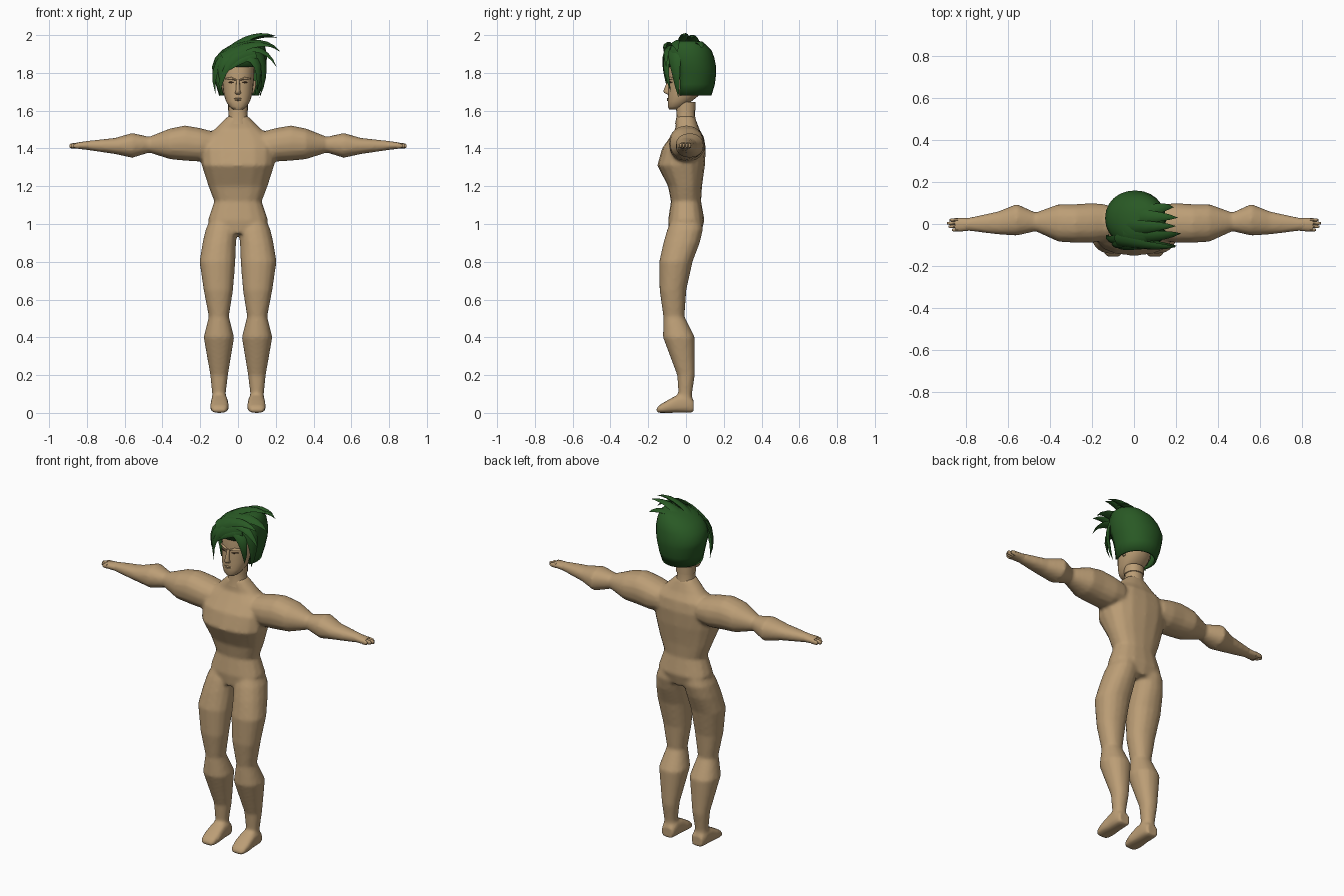
import bpy
import bmesh
import math
from mathutils import Vector

default_cube = bpy.data.objects.get("Cube")
if default_cube:
    bpy.data.objects.remove(default_cube, do_unlink=True)


def make_material(name, color):
    material = bpy.data.materials.new(name)
    material.use_nodes = True
    material.diffuse_color = color
    shader = material.node_tree.nodes["Principled BSDF"]
    shader.inputs["Base Color"].default_value = color
    shader.inputs["Roughness"].default_value = 0.8
    return material


skin = make_material("skin tan", (0.5, 0.34, 0.18, 1))
green = make_material("hair green", (0.022, 0.1, 0.018, 1))
dark = make_material("eye brown", (0.09, 0.05, 0.025, 1))


def loft(bm, axis, rings, sides=16, power=2.2, mirror=False):
    """Skin rounded sections; each ring is (position, low_a, high_a, low_b, high_b)."""
    for sign in ((1, -1) if mirror else (1,)):
        loops = []
        for t, a0, a1, b0, b1 in rings:
            loop = []
            for i in range(sides):
                angle = math.tau * i / sides
                c, s = math.cos(angle), math.sin(angle)
                c = math.copysign(abs(c) ** (2 / power), c)
                s = math.copysign(abs(s) ** (2 / power), s)
                a = (a0 + a1) / 2 + c * (a1 - a0) / 2
                b = (b0 + b1) / 2 + s * (b1 - b0) / 2
                x, y, z = {"x": (t, a, b), "y": (a, t, b), "z": (a, b, t)}[axis]
                loop.append(bm.verts.new((sign * x, y, z)))
            loops.append(loop)
        for low, high in zip(loops, loops[1:]):
            for i in range(sides):
                j = (i + 1) % sides
                bm.faces.new((low[i], low[j], high[j], high[i]))
        bm.faces.new(loops[0])
        bm.faces.new(loops[-1])


def lock(bm, start, bend, tip, width, steps=6, sides=6):
    """A curved, tapering lock of hair."""
    start, bend, tip = Vector(start), Vector(bend), Vector(tip)
    loops = []
    for k in range(steps):
        t = k / steps
        center = start * (1 - t) ** 2 + bend * 2 * t * (1 - t) + tip * t * t
        along = ((bend - start) * (1 - t) + (tip - bend) * t).normalized()
        outward = center - Vector((0, 0.03, 1.8))
        side = along.cross(outward).normalized()
        outward = side.cross(along).normalized()
        radius = width * (1 - t) ** 0.7
        loops.append([bm.verts.new(center + radius * (
            side * math.cos(math.tau * i / sides)
            + outward * 0.4 * math.sin(math.tau * i / sides))) for i in range(sides)])
    point = bm.verts.new(tip)
    for low, high in zip(loops, loops[1:]):
        for i in range(sides):
            j = (i + 1) % sides
            bm.faces.new((low[i], low[j], high[j], high[i]))
    for i in range(sides):
        bm.faces.new((loops[-1][i], loops[-1][(i + 1) % sides], point))
    bm.faces.new(loops[0])


def finish(bm, name, material, angle=60):
    bmesh.ops.recalc_face_normals(bm, faces=bm.faces)
    mesh = bpy.data.meshes.new(name)
    bm.to_mesh(mesh)
    bm.free()
    mesh.materials.append(material)
    obj = bpy.data.objects.new(name, mesh)
    bpy.context.collection.objects.link(obj)
    bpy.ops.object.select_all(action="DESELECT")
    obj.select_set(True)
    bpy.context.view_layer.objects.active = obj
    bpy.ops.object.shade_smooth_by_angle(angle=math.radians(angle))
    return obj


# Body: torso, arms, legs and feet fused into one skin
bm = bmesh.new()
torso = [(0.95, .13, -.09, .08), (1.02, .16, -.095, .098), (1.12, .126, -.08, .08),
         (1.2, .157, -.095, .085), (1.31, .192, -.152, .1), (1.4, .2, -.127, .105),
         (1.46, .18, -.085, .095), (1.5, .125, -.058, .072), (1.57, .054, -.05, .046)]
loft(bm, "z", [(z, -w, w, y0, y1) for z, w, y0, y1 in torso], power=2.4)
loft(bm, "x", [(.06, -.05, .06, 1.38, 1.47), (.14, -.08, .095, 1.34, 1.492),
               (.2, -.09, .1, 1.33, 1.508), (.28, -.09, .095, 1.335, 1.522),
               (.36, -.085, .095, 1.343, 1.506), (.47, -.035, .055, 1.378, 1.462),
               (.56, -.056, .096, 1.35, 1.482), (.65, -.05, .06, 1.37, 1.456),
               (.8, -.032, .028, 1.392, 1.44), (.83, -.034, .027, 1.394, 1.436)], mirror=True)
loft(bm, "z", [(1.04, .02, .14, -.07, .08), (.97, .002, .172, -.1, .09),
               (.9, .01, .188, -.12, .073), (.8, .014, .204, -.142, .035),
               (.65, .026, .182, -.14, .002), (.51, .048, .155, -.12, -.008),
               (.4, .02, .182, -.122, .047), (.2, .053, .147, -.047, .047),
               (.1, .065, .137, -.04, .032), (.03, .058, .14, -.04, .036)], mirror=True)
loft(bm, "y", [(.04, .06, .136, 0, .07), (0, .053, .143, 0, .1), (-.045, .052, .144, 0, .096),
               (-.1, .048, .148, 0, .066), (-.14, .055, .142, 0, .042),
               (-.158, .07, .128, 0, .022)], power=2.8, mirror=True)
body = finish(bm, "body", skin, 180)
fuse = body.modifiers.new("fuse", "REMESH")
fuse.mode = "VOXEL"
fuse.voxel_size = 0.01
fuse.use_smooth_shade = True
soften = body.modifiers.new("soften", "SMOOTH")
soften.factor = 0.5
soften.iterations = 4

# Hands: flat palms with four fingers each
bm = bmesh.new()
loft(bm, "x", [(.79, -.032, .028, 1.393, 1.438), (.83, -.036, .028, 1.396, 1.435),
               (.855, -.036, .028, 1.4, 1.43)], mirror=True)
for k, reach in enumerate((.87, .885, .893, .88)):
    y = -.036 + k * .016
    loft(bm, "x", [(.84, y, y + .016, 1.4, 1.43), (reach - .01, y, y + .015, 1.401, 1.427),
                   (reach, y + .003, y + .012, 1.406, 1.42)], sides=8, mirror=True)
finish(bm, "hands", skin)

# Neck with its raised upper rim
bm = bmesh.new()
loft(bm, "z", [(z, -w, w, -w, w - .002) for z, w in
               ((1.53, .058), (1.57, .05), (1.6, .049), (1.602, .053), (1.645, .053))])
finish(bm, "neck", skin, 40)

# Head
bm = bmesh.new()
head = [(1.606, .025, -.088, -.045), (1.622, .046, -.096, -.005), (1.65, .064, -.096, .03),
        (1.69, .076, -.095, .08), (1.74, .082, -.092, .105), (1.77, .085, -.09, .115),
        (1.82, .087, -.092, .12), (1.88, .075, -.078, .1), (1.92, .04, -.04, .06)]
loft(bm, "z", [(z, -w, w, y0, y1) for z, w, y0, y1 in head], sides=24)
finish(bm, "head", skin)

# Nose, lips, brow ridges and ears
bm = bmesh.new()
loft(bm, "z", [(1.686, -.012, .012, -.1, -.08), (1.694, -.017, .017, -.116, -.08),
               (1.705, -.012, .012, -.12, -.08), (1.765, -.008, .008, -.096, -.08)], sides=8)
for z, width in ((1.656, .02), (1.664, .023)):
    loft(bm, "x", [(-width, -.093, -.088, z - .001, z + .001),
                   (0, -.102, -.085, z - .005, z + .005),
                   (width, -.093, -.088, z - .001, z + .001)], sides=8)
loft(bm, "x", [(.01, -.096, -.08, 1.758, 1.768), (.035, -.094, -.07, 1.764, 1.778),
               (.068, -.068, -.05, 1.764, 1.772)], sides=8, mirror=True)
loft(bm, "z", [(1.69, .07, .082, .0, .015), (1.73, .07, .096, 0, .035),
               (1.76, .07, .095, 0, .035)], sides=8, mirror=True)
finish(bm, "face_features", skin)

# Eyes as thin almond slivers
bm = bmesh.new()
loft(bm, "x", [(.02, -.092, -.086, 1.747, 1.749), (.036, -.09, -.081, 1.745, 1.754),
               (.054, -.08, -.07, 1.749, 1.752)], sides=8, mirror=True)
finish(bm, "eyes", dark)

# Hair shell, opened in front of the face
bm = bmesh.new()
loft(bm, "z", [(1.68, -.1, .112, -.09, .135), (1.74, -.118, .127, -.09, .153),
               (1.8, -.132, .142, -.098, .16), (1.83, -.138, .148, -.106, .16),
               (1.88, -.122, .153, -.11, .15), (1.92, -.085, .148, -.106, .135),
               (1.95, -.035, .14, -.085, .105), (1.97, .02, .12, -.05, .07)], sides=24, power=2.1)
opening = [f for f in bm.faces if f.calc_center_median().z < 1.82
           and (f.calc_center_median().y < -.035 or len(f.verts) > 4 and f.calc_center_median().z < 1.7)]
bmesh.ops.delete(bm, geom=opening, context="FACES")
shell = finish(bm, "hair_shell", green)
thick = shell.modifiers.new("thickness", "SOLIDIFY")
thick.thickness = 0.012

# Hair locks: swept crown spikes, then fringe and side locks
bm = bmesh.new()
for start, bend, tip, width in (
        ((-.02, .03, 1.92), (.09, .04, 2.02), (.21, .03, 1.985), .045),
        ((-.05, -.02, 1.91), (.08, -.01, 2.03), (.2, -.01, 1.995), .045),
        ((-.04, -.06, 1.91), (.13, -.06, 2.01), (.225, -.045, 1.91), .045),
        ((-.08, -.08, 1.88), (.09, -.11, 1.99), (.2, -.11, 1.93), .04),
        ((0, -.08, 1.92), (.14, -.11, 1.96), (.205, -.105, 1.83), .035),
        ((.04, .04, 1.94), (.13, .09, 1.98), (.19, .08, 1.93), .04),
        ((.08, -.08, 1.93), (-.09, -.14, 1.9), (-.1, -.085, 1.675), .042),
        ((.03, -.06, 1.93), (-.16, -.1, 1.89), (-.12, -.05, 1.69), .045),
        ((-.02, -.09, 1.89), (-.12, -.11, 1.87), (-.088, -.1, 1.74), .035),
        ((.09, -.09, 1.9), (0, -.13, 1.87), (-.07, -.105, 1.8), .03),
        ((.03, -.08, 1.9), (.14, -.13, 1.87), (.1, -.08, 1.7), .04),
        ((.1, -.06, 1.91), (.165, -.06, 1.84), (.115, -.04, 1.67), .045)):
    lock(bm, start, bend, tip, width)
finish(bm, "hair_locks", green, 40)
